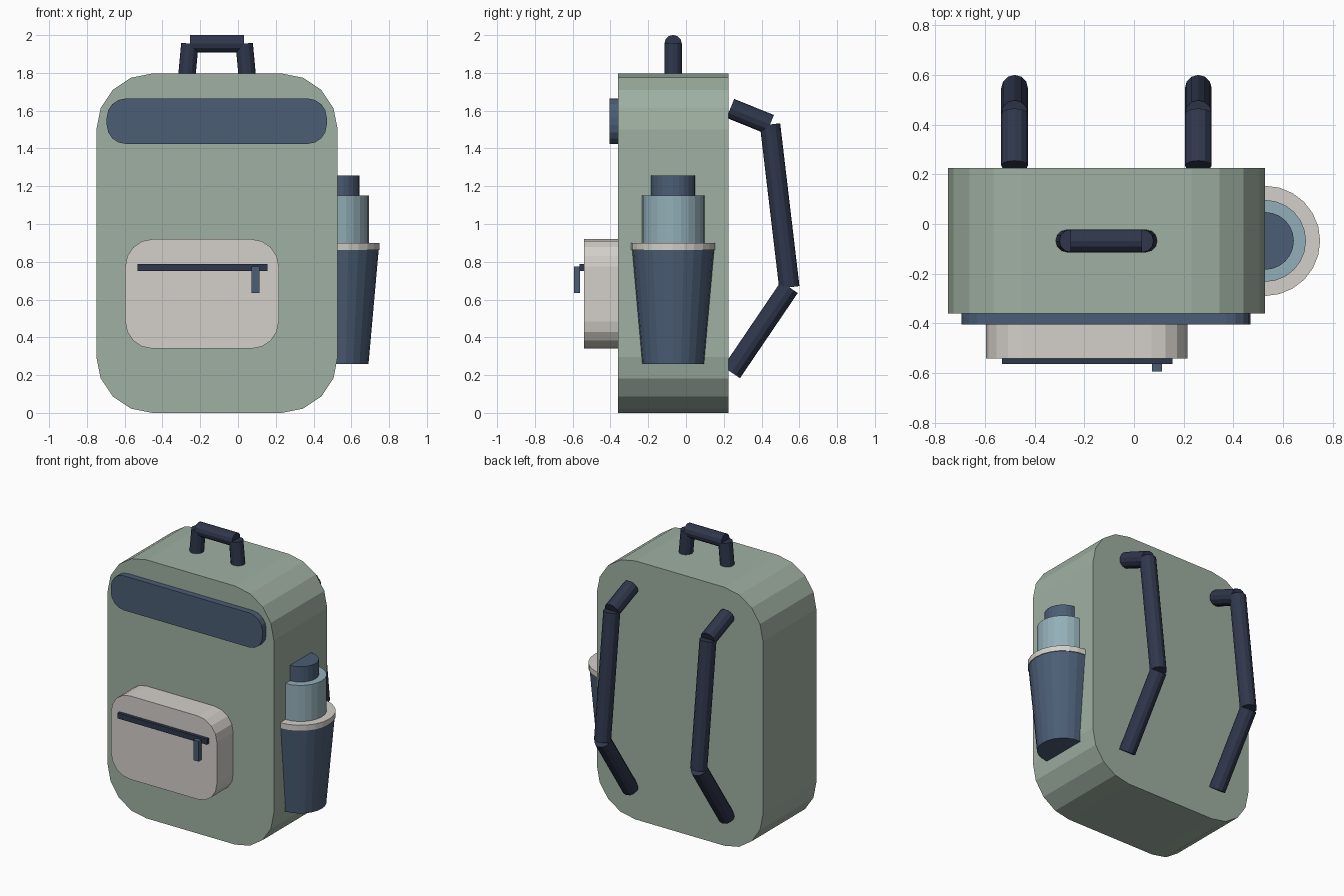
import bpy
import bmesh
from math import sin, cos, pi
from mathutils import Vector

if "Cube" in bpy.data.objects:
    bpy.data.objects.remove(bpy.data.objects["Cube"], do_unlink=True)


def make_material(name, r, g, b):
    """Flat material from 0-255 display values, stored as linear."""
    lin = [((c / 255 + 0.055) / 1.055) ** 2.4 for c in (r, g, b)] + [1]
    mat = bpy.data.materials.new(name)
    mat.use_nodes = True
    mat.diffuse_color = lin
    bsdf = next(n for n in mat.node_tree.nodes if n.type == "BSDF_PRINCIPLED")
    bsdf.inputs["Base Color"].default_value = lin
    return mat


sage = make_material("sage fabric", 159, 176, 162)
slate = make_material("slate blue", 75, 93, 117)
navy = make_material("dark navy", 47, 55, 76)
cream = make_material("warm cream", 211, 207, 201)
pale_blue = make_material("pale blue", 148, 175, 184)


def finish(bm, name, mat):
    bmesh.ops.recalc_face_normals(bm, faces=bm.faces)
    mesh = bpy.data.meshes.new(name)
    bm.to_mesh(mesh)
    bm.free()
    mesh.materials.append(mat)
    obj = bpy.data.objects.new(name, mesh)
    bpy.context.collection.objects.link(obj)
    return obj


def slab(name, mat, x, y, z, radius=0, steps=4):
    """Rounded rectangle in the XZ plane, extruded along Y."""
    bm = bmesh.new()
    verts = []
    corners = [(x[1], z[1], -1, -1), (x[0], z[1], 1, -1),
               (x[0], z[0], 1, 1), (x[1], z[0], -1, 1)]
    for quarter, (cx, cz, sx, sz) in enumerate(corners):
        for i in range(steps + 1 if radius else 1):
            a = (quarter + i / steps) * pi / 2
            verts.append(bm.verts.new((cx + radius * (sx + cos(a)), y[0],
                                       cz + radius * (sz + sin(a)))))
    face = bm.faces.new(verts)
    side = bmesh.ops.extrude_face_region(bm, geom=[face], use_keep_orig=True)
    moved = [v for v in side["geom"] if isinstance(v, bmesh.types.BMVert)]
    bmesh.ops.translate(bm, verts=moved, vec=(0, y[1] - y[0], 0))
    return finish(bm, name, mat)


def rod(name, mat, start, end, r1, r2=None, sides=12):
    """Cylinder or cone between two points."""
    start, end = Vector(start), Vector(end)
    axis = end - start
    bm = bmesh.new()
    bmesh.ops.create_cone(bm, cap_ends=True, segments=sides, radius1=r1,
                          radius2=r2 or r1, depth=axis.length)
    turn = axis.to_track_quat("Z", "Y").to_matrix().to_4x4()
    bmesh.ops.transform(bm, matrix=turn, verts=bm.verts)
    bmesh.ops.translate(bm, verts=bm.verts, vec=(start + end) / 2)
    return finish(bm, name, mat)


def rod_chain(name, mat, points, radius):
    for i, (a, b) in enumerate(zip(points, points[1:])):
        rod(f"{name}_{i + 1}", mat, a, b, radius)


MID_X, MID_Y = -0.111, -0.068
FRONT, BACK = -0.361, 0.226
RIGHT, LEFT = -0.75, 0.528

# Main bag and front details
slab("bag_body", sage, (RIGHT, LEFT), (FRONT, BACK), (0, 1.797), 0.297)
slab("top_band", slate, (-0.695, 0.47), (-0.404, FRONT + 0.02), (1.424, 1.664), 0.1)
slab("front_pocket", cream, (-0.597, 0.216), (-0.541, FRONT + 0.02), (0.34, 0.92), 0.145)
slab("pocket_zip", navy, (-0.531, 0.155), (-0.564, -0.53), (0.751, 0.789))
slab("zip_pull", slate, (0.072, 0.113), (-0.594, -0.562), (0.634, 0.774))

# Carry handle
rod_chain("carry_handle", navy,
          [(MID_X + dx, MID_Y, z) for dx, z in
           ((-0.16, 1.78), (-0.144, 1.955), (0.144, 1.955), (0.16, 1.78))], 0.046)

# Shoulder straps
for side, dx in (("right", -0.37), ("left", 0.37)):
    rod_chain(f"{side}_strap", navy,
              [(MID_X + dx, y, z) for y, z in
               ((0.235, 1.612), (0.445, 1.527), (0.547, 0.665), (0.241, 0.214))], 0.054)

# Side holder with the bottle standing in it: bottom, top, lower and upper radius
for name, mat, z1, z2, r1, r2 in (
        ("bottle_holder", slate, 0.26, 0.865, 0.163, 0.217),
        ("holder_rim", cream, 0.862, 0.9, 0.222, 0.222),
        ("bottle", pale_blue, 0.88, 1.151, 0.165, 0.165),
        ("bottle_cap", slate, 1.14, 1.258, 0.116, 0.116)):
    rod(name, mat, (LEFT, MID_Y, z1), (LEFT, MID_Y, z2), r1, r2, 24)
